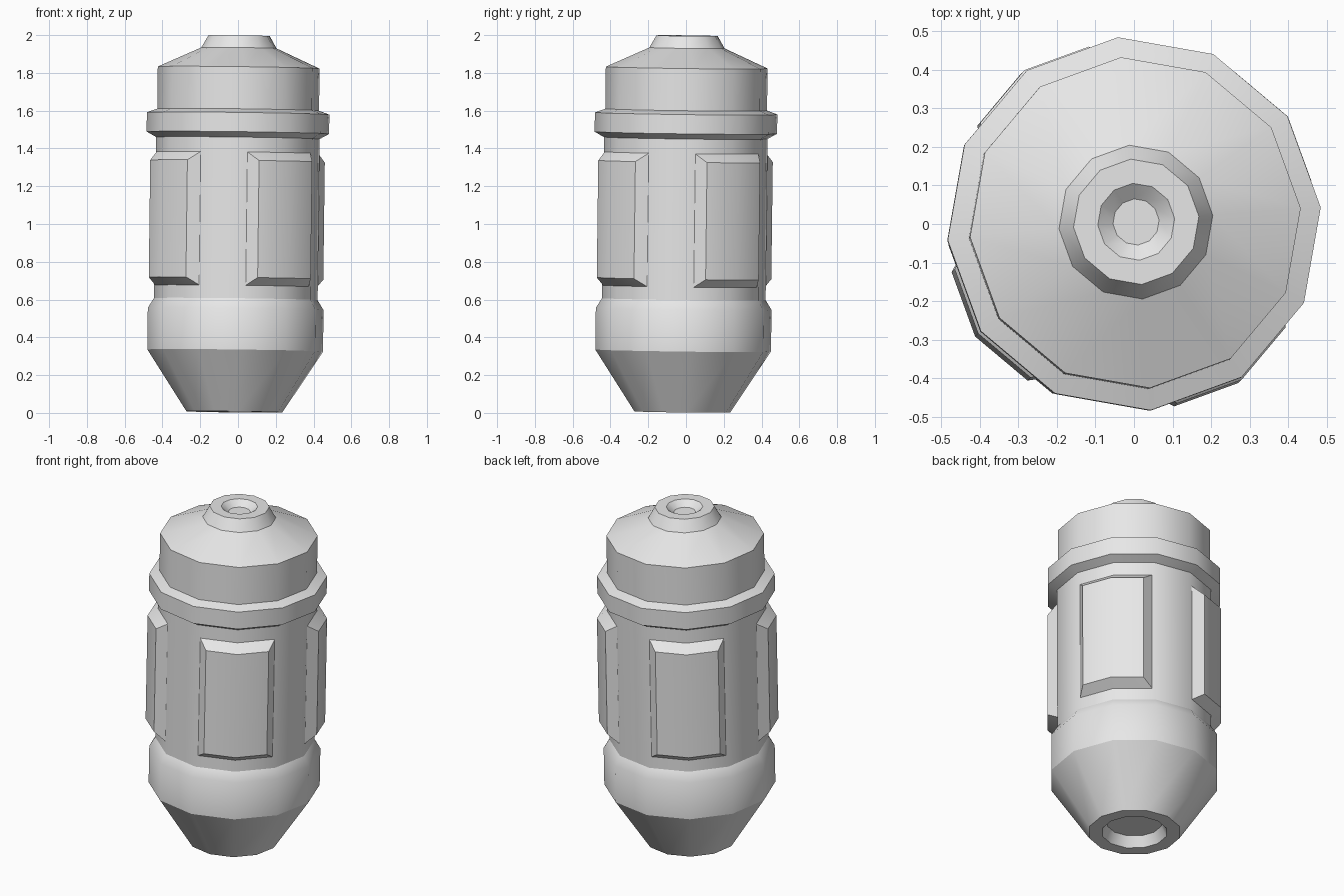
import bpy, bmesh, math
from mathutils import Matrix, Vector

if "Cube" in bpy.data.objects:
    bpy.data.objects.remove(bpy.data.objects["Cube"], do_unlink=True)

SIDES = 12
STEP = math.tau / SIDES
TURN = math.radians(5)

# The whole capsule leans very slightly about its collar
PIVOT = Vector((0, 0, 1.54))
LEAN = (Matrix.Translation(PIVOT) @ Matrix.Rotation(0.0125, 4, 'Y')
        @ Matrix.Rotation(-0.0125, 4, 'X') @ Matrix.Translation(-PIVOT))

grey = bpy.data.materials.new("plain_grey")
grey.use_nodes = True
grey.diffuse_color = (0.8, 0.8, 0.8, 1)
grey.node_tree.nodes["Principled BSDF"].inputs["Base Color"].default_value = (0.8, 0.8, 0.8, 1)
parts = []


def finish(name, bm):
    bmesh.ops.transform(bm, matrix=LEAN, verts=bm.verts)
    bm.normal_update()
    mesh = bpy.data.meshes.new(name)
    bm.to_mesh(mesh)
    bm.free()
    mesh.materials.append(grey)
    ob = bpy.data.objects.new(name, mesh)
    bpy.context.collection.objects.link(ob)
    parts.append(ob)


def corner(r, angle, z):
    return Vector((r * math.cos(angle), r * math.sin(angle), z))


def lathe(name, profile, close_start=False, close_end=False):
    """Turn (radius, height) points, listed upward along the outside."""
    bm = bmesh.new()
    rings = [[bm.verts.new(corner(r, TURN + i * STEP, z)) for i in range(SIDES)]
             for r, z in profile]
    for low, high in zip(rings, rings[1:]):
        for i in range(SIDES):
            j = (i + 1) % SIDES
            bm.faces.new((low[i], low[j], high[j], high[i]))
    if close_start:
        bm.faces.new(rings[0][::-1])
    if close_end:
        bm.faces.new(rings[-1])
    finish(name, bm)


def panel(name, angle):
    """Raised plate wrapped round one corner of the barrel, with bevelled rim."""
    bm = bmesh.new()

    def grid(r, reach, z_low, z_high):
        rows = []
        for z in (z_low, z_high):
            mid = corner(r, angle, z)
            ends = [mid.lerp(corner(r, angle + s * STEP, z), reach) for s in (-1, 1)]
            rows.append([bm.verts.new(p) for p in (ends[0], mid, ends[1])])
        return rows

    base = grid(0.434, 0.94, 0.67, 1.378)
    face = grid(0.49, 0.70, 0.712, 1.332)
    for k in (0, 1):
        bm.faces.new((face[0][k], face[0][k + 1], face[1][k + 1], face[1][k]))
    rim_in = face[0] + face[1][::-1]
    rim_out = base[0] + base[1][::-1]
    for i in range(6):
        j = (i + 1) % 6
        bm.faces.new((rim_out[i], rim_out[j], rim_in[j], rim_in[i]))
    finish(name, bm)


# Lower hull with recessed base
lathe("lower_hull", [(0.152, 0.065), (0.18, 0.005), (0.255, 0.005), (0.467, 0.33),
                     (0.467, 0.55), (0.435, 0.602)], close_start=True)
# Main barrel
lathe("barrel", [(0.435, 0.602), (0.435, 1.455)])
# Projecting collar
lathe("collar", [(0.435, 1.455), (0.485, 1.483), (0.485, 1.585), (0.43, 1.605)])
# Shoulder cap, nozzle and shallow dimple
lathe("cap", [(0.43, 1.605), (0.43, 1.828), (0.2, 1.932)])
lathe("nozzle", [(0.2, 1.932), (0.163, 1.997), (0.1, 1.997), (0.06, 1.965)], close_end=True)

# Four side panels
for n, label in enumerate(("back_left", "back_right", "front_right", "front_left")):
    panel(label + "_panel", TURN + STEP * (1 + 3 * n))

# Soft shading round the barrel, crisp creases elsewhere
bpy.ops.object.select_all(action='DESELECT')
for ob in parts:
    ob.select_set(True)
bpy.context.view_layer.objects.active = parts[0]
bpy.ops.object.shade_smooth_by_angle(angle=math.radians(31))
